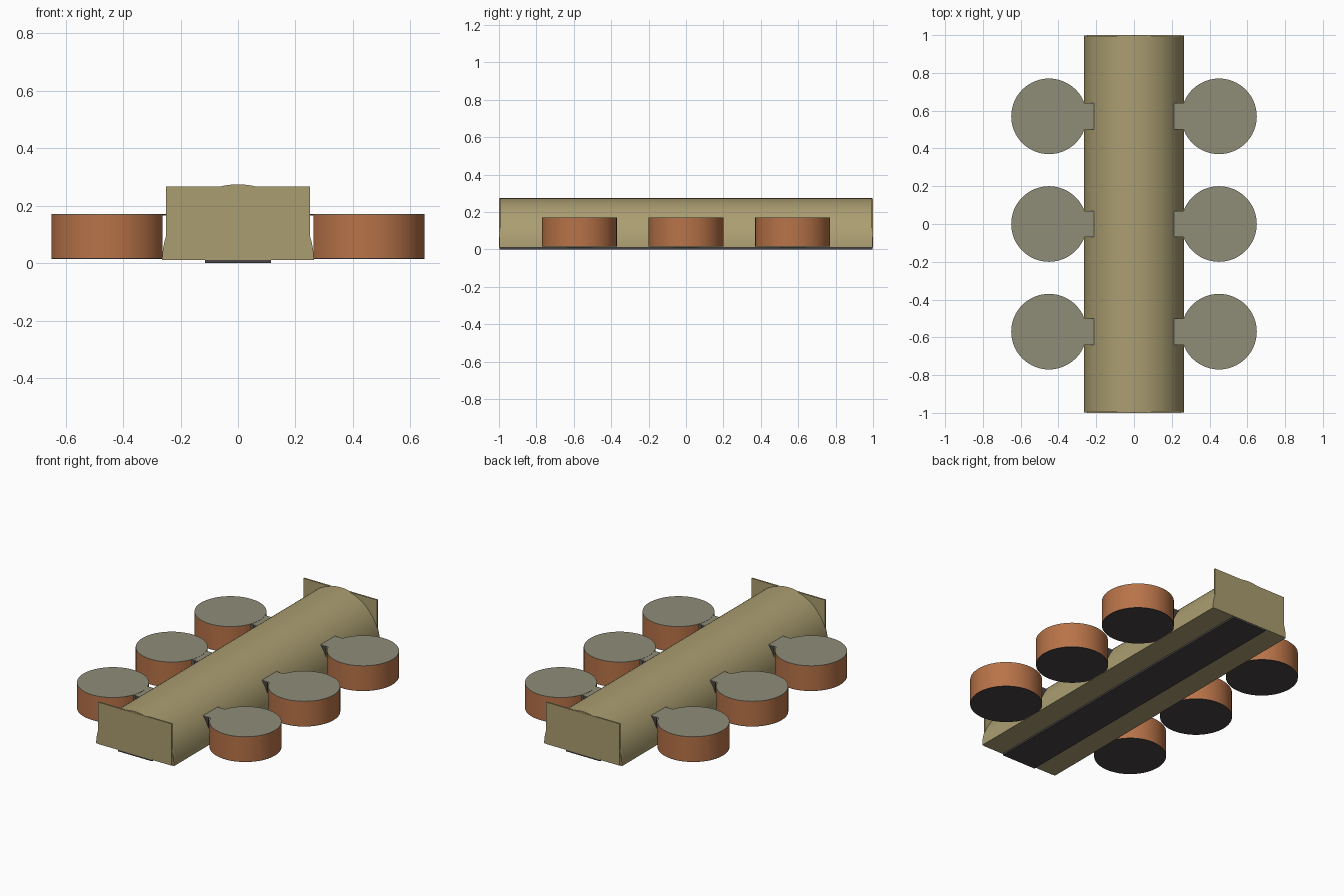
import bpy, bmesh
from math import sin, cos, pi, radians, asin
from mathutils import Vector

cube = bpy.data.objects.get("Cube")
if cube:
    bpy.data.objects.remove(cube, do_unlink=True)


def material(name, rgb):
    mat = bpy.data.materials.new(name)
    mat.use_nodes = True
    color = [(c / 255 / 12.92) if c < 11 else ((c / 255 + 0.055) / 1.055) ** 2.4 for c in rgb] + [1]
    mat.diffuse_color = color
    mat.node_tree.nodes["Principled BSDF"].inputs["Base Color"].default_value = color
    return mat


TAN = material("khaki tan", (171, 158, 113))
BROWN = material("copper brown", (184, 115, 72))
GREY = material("olive grey", (143, 140, 119))
DARK = material("dark charcoal", (72, 67, 70))


def prism(name, outline, direction, mat, smooth=False):
    """Extrude a closed outline of 3D points along a direction."""
    bm = bmesh.new()
    face = bm.faces.new([bm.verts.new(p) for p in outline])
    new = bmesh.ops.extrude_face_region(bm, geom=[face])["geom"]
    verts = [g for g in new if isinstance(g, bmesh.types.BMVert)]
    bmesh.ops.translate(bm, verts=verts, vec=Vector(direction))
    if face.is_valid is False or len(bm.faces) < len(outline) + 2:
        bm.faces.new([v for v in bm.verts if v not in verts])
    bmesh.ops.recalc_face_normals(bm, faces=bm.faces)
    mesh = bpy.data.meshes.new(name)
    bm.to_mesh(mesh)
    bm.free()
    mesh.materials.append(mat)
    obj = bpy.data.objects.new(name, mesh)
    bpy.context.collection.objects.link(obj)
    if smooth:
        bpy.ops.object.select_all(action="DESELECT")
        bpy.context.view_layer.objects.active = obj
        obj.select_set(True)
        bpy.ops.object.shade_smooth_by_angle(angle=radians(30))
    return obj


def box(name, x, y, z, mat):
    outline = [(x[0], y[0], z[0]), (x[1], y[0], z[0]), (x[1], y[1], z[0]), (x[0], y[1], z[0])]
    return prism(name, outline, (0, 0, z[1] - z[0]), mat)


def arc(cx, cy, r, start, end, steps):
    angles = [start + (end - start) * i / steps for i in range(steps + 1)]
    return [(cx + r * cos(a), cy + r * sin(a)) for a in angles]


# Half-round main hall
BASE, RADIUS = 0.01, 0.264
hall = [(x, -0.998, z) for x, z in arc(0, BASE, RADIUS, 0, pi, 48)]
prism("main_hall", hall, (0, 1.996, 0), TAN, True)

# Square end walls and the underside runner
for name, y in (("front_end_wall", -1.0), ("back_end_wall", 0.99)):
    box(name, (-0.25, 0.25), (y, y + 0.01), (BASE, 0.266), TAN)
box("underside_runner", (-0.115, 0.115), (-0.998, 0.998), (0, BASE), DARK)

# Round side rooms, each with a doorway towards the hall and a short passage
ROOM_R, LOW, TOP, DOOR = 0.2, 0.015, 0.17, 0.07
for side, sx in (("left", 1), ("right", -1)):
    for place, cy in (("front", -0.57), ("middle", 0), ("back", 0.57)):
        tag = f"{side}_{place}"
        cx = 0.45 * sx
        gap = asin(DOOR / ROOM_R)
        facing = pi if sx > 0 else 0
        first, last = facing + gap, facing + 2 * pi - gap
        outer = arc(cx, cy, ROOM_R, first, last, 56)
        inner = arc(cx, cy, ROOM_R - 0.008, last, first, 56)
        wall = [(x, y, LOW + 0.003) for x, y in outer + inner]
        prism(tag + "_room_wall", wall, (0, 0, TOP - LOW - 0.006), BROWN, True)
        disc = arc(cx, cy, ROOM_R, 0, 2 * pi, 64)[:-1]
        for part, z, mat in (("roof", TOP - 0.003, GREY), ("floor", LOW, DARK)):
            prism(f"{tag}_room_{part}", [(x, y, z) for x, y in disc], (0, 0, 0.003), mat)

        span = sorted((0.205 * sx, 0.264 * sx))
        ys = (cy - DOOR, cy + DOOR)
        box(tag + "_passage_roof", span, ys, (TOP - 0.004, TOP - 0.001), GREY)
        box(tag + "_passage_floor", span, ys, (BASE + 0.001, LOW - 0.001), DARK)
        short = sorted((0.205 * sx, 0.248 * sx))
        for part, y in (("front", ys[0]), ("back", ys[1] - 0.006)):
            box(f"{tag}_passage_{part}_wall", short, (y, y + 0.006), (LOW, TOP - 0.004), DARK)
